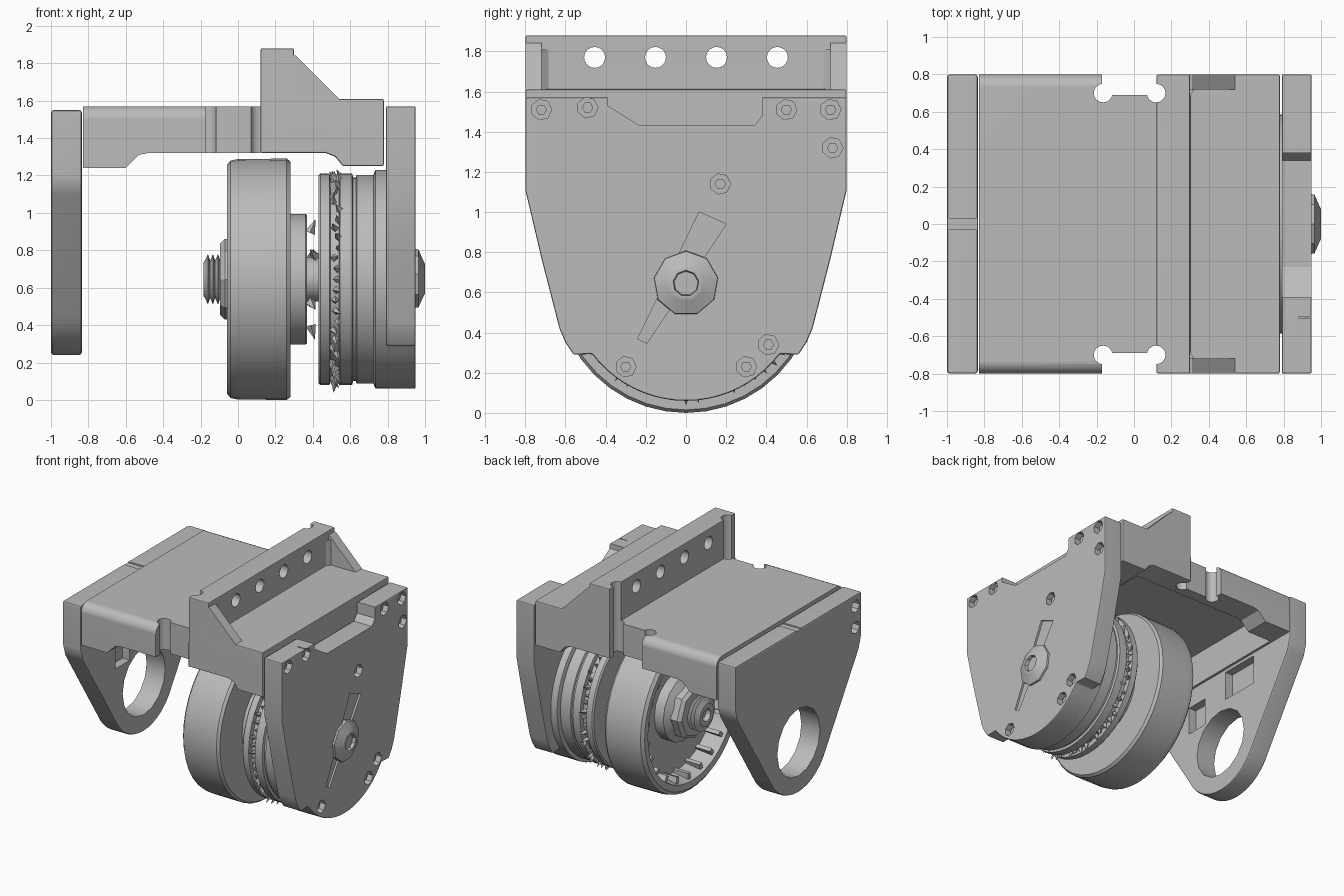
import bpy, bmesh, math, random
from mathutils import Vector, Matrix

random.seed(4)
cube = bpy.data.objects.get("Cube")
if cube:
    bpy.data.objects.remove(cube, do_unlink=True)

AXLE = 0.645  # height of the wheel axle

grey = bpy.data.materials.new("machine_grey")
grey.use_nodes = True
grey.diffuse_color = (0.5, 0.5, 0.5, 1)
grey.node_tree.nodes["Principled BSDF"].inputs["Base Color"].default_value = (0.5, 0.5, 0.5, 1)


def finish(name, bm):
    bmesh.ops.recalc_face_normals(bm, faces=bm.faces)
    mesh = bpy.data.meshes.new(name)
    bm.to_mesh(mesh)
    bm.free()
    mesh.materials.append(grey)
    ob = bpy.data.objects.new(name, mesh)
    bpy.context.collection.objects.link(ob)
    return ob


def activate(ob):
    bpy.ops.object.select_all(action='DESELECT')
    ob.select_set(True)
    bpy.context.view_layer.objects.active = ob


def prism(name, pts, axis, a, b, bevel=0):
    """Extrude a closed outline along an axis; x takes (y,z), y takes (x,z), z takes (x,y)."""
    place = {'x': lambda p: (a, p[0], p[1]),
             'y': lambda p: (p[0], a, p[1]),
             'z': lambda p: (p[0], p[1], a)}[axis]
    bm = bmesh.new()
    face = bm.faces.new([bm.verts.new(place(p)) for p in pts])
    ext = bmesh.ops.extrude_face_region(bm, geom=[face])
    shift = Vector([b - a if axis == k else 0 for k in 'xyz'])
    bmesh.ops.translate(bm, vec=shift, verts=[v for v in ext['geom'] if isinstance(v, bmesh.types.BMVert)])
    ob = finish(name, bm)
    if bevel:
        mod = ob.modifiers.new("edge", 'BEVEL')
        mod.width, mod.segments, mod.limit_method = bevel, 2, 'ANGLE'
        mod.angle_limit = math.radians(40)
        activate(ob)
        bpy.ops.object.modifier_apply(modifier=mod.name)
    return ob


def box(name, x, y, z, bevel=0):
    pts = [(y[0], z[0]), (y[1], z[0]), (y[1], z[1]), (y[0], z[1])]
    return prism(name, pts, 'x', x[0], x[1], bevel)


def arc(cx, cy, r, start, end, n):
    return [(cx + r * math.cos(math.radians(start + (end - start) * i / n)),
             cy + r * math.sin(math.radians(start + (end - start) * i / n))) for i in range(n + 1)]


def circle(cx, cy, r, n, turn=0):
    return arc(cx, cy, r, turn, turn + 360, n)[:-1]


def lathe(name, profile, sides=48):
    """Spin an (x, radius) profile about the axle."""
    bm = bmesh.new()
    verts = [bm.verts.new((x, 0, r)) for x, r in profile]
    edges = [bm.edges.new(pair) for pair in zip(verts, verts[1:])]
    bmesh.ops.spin(bm, geom=verts + edges, axis=(1, 0, 0), cent=(0, 0, 0),
                   angle=math.tau, steps=sides, use_merge=True)
    bmesh.ops.remove_doubles(bm, verts=bm.verts, dist=0.0005)
    bmesh.ops.translate(bm, vec=(0, 0, AXLE), verts=bm.verts)
    return finish(name, bm)


def cut(ob, cutters):
    for c in cutters:
        mod = ob.modifiers.new("cut", 'BOOLEAN')
        mod.operation, mod.solver, mod.object = 'DIFFERENCE', 'EXACT', c
        c.hide_render = True
        activate(ob)
        bpy.ops.object.modifier_apply(modifier=mod.name)
        bpy.data.objects.remove(c, do_unlink=True)


def edge_notches():
    """Slots with relieved corners at the front and back edges."""
    out = []
    for s in (-1, 1):
        lo, hi = sorted((s * 0.69, s * 0.9))
        out.append(box("notch", (-0.17, 0.12), (lo, hi), (1.1, 2)))
        out += [prism("relief", circle(x, s * 0.7, 0.05, 16), 'z', 1.1, 2) for x in (-0.165, 0.118)]
    return out


def cavity(a, b):
    """Hollow with rounded upper corners inside the bridge."""
    pts = [(-0.6, 1.1), (0.6, 1.1)] + arc(0.5, 1.4, 0.1, 0, 90, 6) + arc(-0.5, 1.4, 0.1, 90, 180, 6)
    return prism("cavity", pts, 'x', a, b)


# Bridge over the wheel, hollow underneath
section = ([(-0.8, 1.24), (0.8, 1.24)] + arc(0.73, 1.5, 0.07, 0, 90, 6)
           + arc(-0.73, 1.5, 0.07, 90, 180, 6))
bridge = prism("bridge", section, 'x', -0.83, 0.12)
cut(bridge, [prism("underside", [(-0.6, 1.2), (-0.6, 1.24), (-0.57, 1.27), (-0.53, 1.31), (-0.48, 1.32),
                                 (0.2, 1.32), (0.2, 1.2)], 'y', -1, 1), cavity(-0.81, 0.2)] + edge_notches())

# Deck with its upright rail, pierced by four holes
rail = prism("rail_and_deck", [(0.12, 1.32), (0.12, 1.88), (0.3, 1.88), (0.3, 1.61), (0.78, 1.61),
                               (0.78, 1.25), (0.56, 1.25), (0.52, 1.3), (0.47, 1.32)],
             'y', -0.8, 0.8, 0.01)
cut(rail, [cavity(0.05, 0.47)] + edge_notches()
    + [prism("rail_hole", circle(y, 1.77, 0.052, 20), 'x', 0, 0.5) for y in (-0.455, -0.152, 0.152, 0.455)])

# Sloping ribs at both ends of the rail
for side, s in (("front", -1), ("back", 1)):
    prism(side + "_rib", [(0.29, 1.6), (0.29, 1.845), (0.31, 1.84), (0.56, 1.59)],
          'y', s * 0.8, s * 0.72)
    prism(side + "_rib_fillet", [(0.29, s * 0.73), (0.33, s * 0.73), (0.31, s * 0.7), (0.29, s * 0.67)],
          'z', 1.6, 1.81)

# Left side plate carrying the wheel
half = [(0.8, 1.57), (0.8, 1.11), (0.72, 0.77), (0.63, 0.42), (0.6, 0.35), (0.56, 0.29)]
outline = half + arc(0, AXLE, 0.585, -37, -143, 20) + [(-y, z) for y, z in reversed(half)]
left_plate = prism("left_side_plate", outline, 'x', 0.79, 0.95, 0.01)
screws = [(-0.72, 1.51), (-0.49, 1.52), (0.5, 1.51), (0.72, 1.51), (0.73, 1.32),
          (0.17, 1.14), (-0.3, 0.23), (0.3, 0.23), (0.41, 0.34)]
cut(left_plate, [prism("pocket", [(-0.39, 1.7), (-0.39, 1.53), (-0.23, 1.43), (0.34, 1.43),
                                  (0.38, 1.48), (0.38, 1.7)], 'x', 0.7, 1.1),
                 prism("groove", [(-0.24, 0.37), (-0.195, 0.345), (0.2, 0.94), (0.065, 1.0)], 'x', 0.935, 1.1)]
    + [prism("screw_pit", circle(y, z, 0.052, 7), 'x', 0.88, 1.1) for y, z in screws])
for i, (y, z) in enumerate(screws):
    prism(f"plate_screw_{i + 1}", circle(y, z, 0.028, 6), 'x', 0.87, 0.92)

# Right side plate with its large opening
half = [(0.8, 1.55), (0.8, 1.2), (0.77, 1.1)]
outline = half + arc(0, AXLE, 0.405, -28, -152, 14) + [(-y, z) for y, z in reversed(half)]
right_plate = prism("right_side_plate", outline, 'x', -1, -0.835, 0.015)
cut(right_plate, [prism("opening", circle(0, AXLE, 0.27, 16), 'x', -1.2, -0.7),
                  box("recess", (-0.9, -0.7), (0.06, 0.38), (0.99, 1.22)),
                  box("recess", (-0.9, -0.7), (-0.36, -0.18), (0.88, 1.1))]
    + [prism("screw_pit", circle(-0.72, z, 0.05, 8), 'x', -1.1, -0.93) for z in (1.46, 1.29)]
    + [box("top_groove", (-1.1, -0.7), (-0.03, 0.03), (1.54, 1.6))])

# Wheel, open towards the right side, with ribs inside the rim
lathe("wheel", [(0.1, 0), (0.1, 0.53), (-0.055, 0.56), (-0.06, 0.61), (-0.04, 0.635), (0.0, 0.643),
                (0.26, 0.645), (0.28, 0.63), (0.28, 0)], 40)
bm = bmesh.new()
for i in range(22):
    turn = Matrix.Rotation(math.tau * i / 22, 4, 'X')
    place = Matrix.Translation((0, 0, AXLE)) @ turn @ Matrix.Translation((0.04, 0, 0.535))
    bmesh.ops.create_cube(bm, size=1, matrix=place @ Matrix.Diagonal((0.14, 0.03, 0.06, 1)))
finish("rim_ribs", bm)

# Hub, axle, nut and bolt end
lathe("hub", [(0.27, 0), (0.27, 0.35), (0.36, 0.35), (0.37, 0.34), (0.37, 0)], 24)
lathe("axle", [(0.0, 0), (0.0, 0.12), (0.45, 0.12), (0.45, 0)], 16)
lathe("washer", [(0.11, 0), (0.11, 0.26), (0.02, 0.26), (-0.02, 0.2), (-0.02, 0)], 16)
lathe("axle_nut", [(0.0, 0), (0.0, 0.215), (-0.07, 0.215), (-0.095, 0.19), (-0.1, 0)], 8)
thread = [(-0.05, 0)]
for i in range(4):
    thread += [(-0.08 - i * 0.027, 0.135), (-0.095 - i * 0.027, 0.1)]
lathe("threaded_end", thread + [(-0.185, 0.09), (-0.185, 0.05), (-0.15, 0.04), (-0.15, 0)], 14)
lathe("outer_bolt", [(0.92, 0), (0.92, 0.165), (0.965, 0.16), (0.995, 0.09), (1.0, 0.08),
                     (1.0, 0.065), (0.975, 0.06), (0.975, 0)], 9)

# Stack of brake discs behind the left plate
lathe("brake_discs", [(0.43, 0), (0.43, 0.555), (0.44, 0.565), (0.49, 0.565), (0.495, 0.53),
                      (0.54, 0.53), (0.545, 0.565), (0.61, 0.565), (0.615, 0.545), (0.63, 0.545),
                      (0.635, 0.558), (0.725, 0.558), (0.73, 0.545), (0.73, 0)])
lathe("plate_backing", [(0.72, 0), (0.72, 0.55), (0.735, 0.585), (0.8, 0.585), (0.8, 0)])

# Ragged teeth around the discs and small spikes beside the hub
bm = bmesh.new()
spots = [(random.uniform(0.5, 0.54), random.uniform(0.55, 0.585), math.tau * i / 60, 0.03) for i in range(60)]
spots += [(0.4, 0.285, math.tau * i / 6, 0.04) for i in range(6)]
for x, r, angle, size in spots:
    place = (Matrix.Translation((0, 0, AXLE)) @ Matrix.Rotation(angle, 4, 'X')
             @ Matrix.Translation((x, 0, r)) @ Matrix.Rotation(random.uniform(-0.5, 0.5), 4, 'Y'))
    bmesh.ops.create_cone(bm, segments=4, radius1=size * 0.7, radius2=0, depth=size * 2,
                          cap_ends=True, matrix=place)
teeth = finish("disc_teeth", bm)

# Smooth the round parts while keeping creases sharp and flats flat
for ob in list(bpy.context.scene.objects):
    if ob.type == 'MESH' and grey.name in ob.data.materials and ob != teeth:
        activate(ob)
        bpy.ops.object.shade_smooth_by_angle(angle=math.radians(30))
        ob.modifiers.new("flat_faces", 'WEIGHTED_NORMAL').keep_sharp = True
